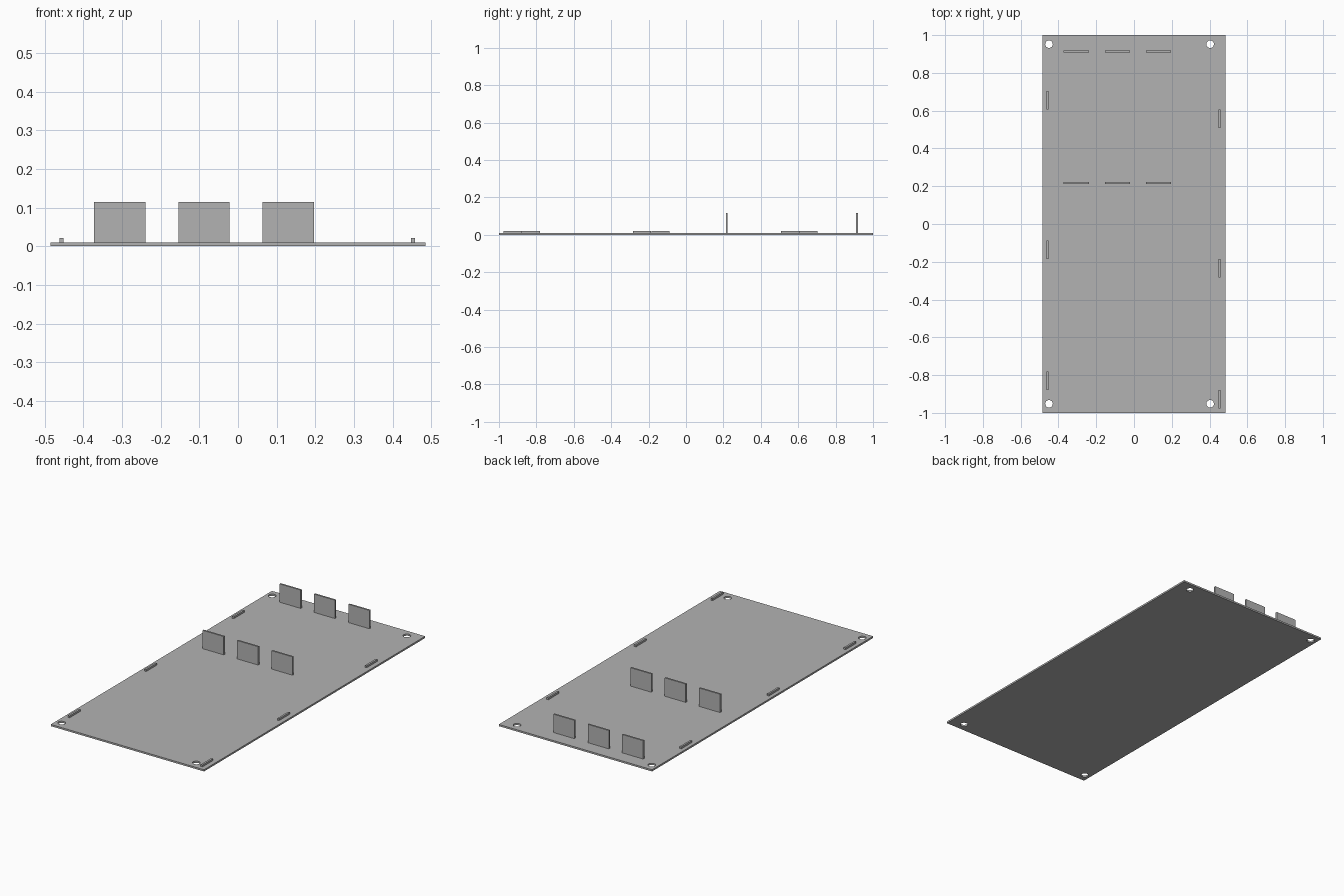
import bpy

default = bpy.data.objects.get("Cube")
if default:
    bpy.data.objects.remove(default, do_unlink=True)

# Single grey finish
grey = bpy.data.materials.new("plain_grey")
grey.use_nodes = True
COLOUR = (0.45, 0.45, 0.45, 1)
grey.diffuse_color = COLOUR
grey.node_tree.nodes["Principled BSDF"].inputs["Base Color"].default_value = COLOUR

PLATE = 0.01  # plate thickness


def box(name, x, y, z0, z1, width, depth):
    """Axis-aligned box centred on x, y and spanning z0 to z1."""
    bpy.ops.mesh.primitive_cube_add(size=1, location=(x, y, (z0 + z1) / 2))
    ob = bpy.context.object
    ob.name = name
    ob.scale = (width, depth, z1 - z0)
    bpy.ops.object.transform_apply(location=False, rotation=False, scale=True)
    ob.data.materials.append(grey)
    return ob


# Base plate with four through holes at the corners
plate = box("base_plate", 0, 0, 0, PLATE, 0.97, 2)
for x in (-0.45, 0.403):
    for y in (-0.952, 0.952):
        bpy.ops.mesh.primitive_cylinder_add(vertices=32, radius=0.02, depth=0.1, location=(x, y, 0))
        cutter = bpy.context.object
        cutter.name = "hole_cutter"
        cutter.hide_render = True
        cut = plate.modifiers.new("corner_hole", "BOOLEAN")
        cut.operation = "DIFFERENCE"
        cut.solver = "EXACT"
        cut.object = cutter
        bpy.context.view_layer.objects.active = plate
        bpy.ops.object.modifier_apply(modifier=cut.name)
        bpy.data.objects.remove(cutter, do_unlink=True)

# Two rows of three upright panels
for row, y in (("front", 0.218), ("rear", 0.914)):
    for side, x in (("right", -0.306), ("middle", -0.088), ("left", 0.13)):
        box(f"{row}_{side}_panel", x, y, PLATE, 0.115, 0.133, 0.01)

# Low locating tabs along both long edges, staggered from side to side
for side, x, shift in (("right", -0.457, 0), ("left", 0.453, -0.098)):
    for place, y in (("rear", 0.655), ("middle", -0.137), ("front", -0.83)):
        box(f"{side}_{place}_tab", x, y + shift, PLATE, 0.021, 0.011, 0.097)
